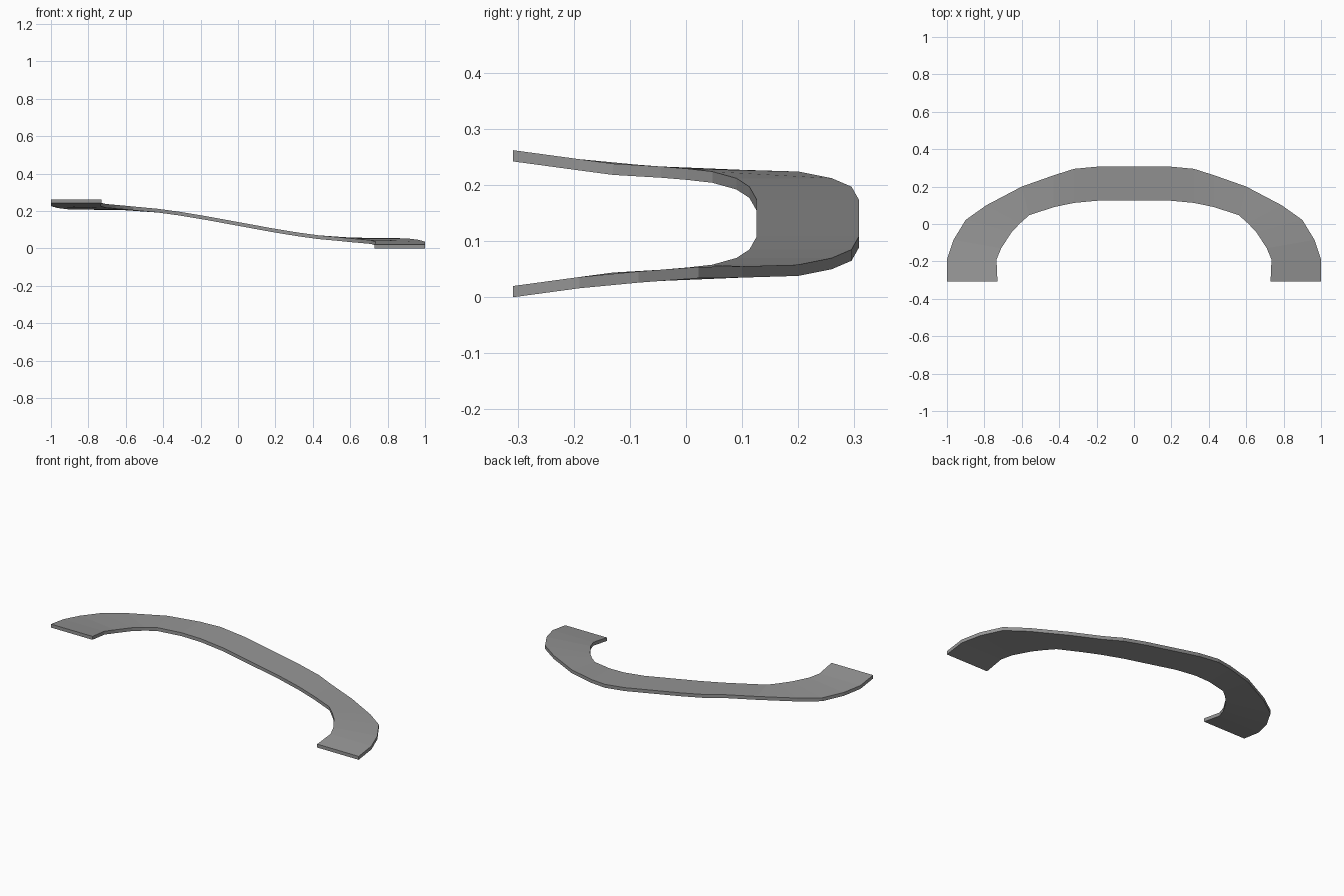
import bpy
import bmesh

cube = bpy.data.objects.get("Cube")
if cube:
    bpy.data.objects.remove(cube, do_unlink=True)

THICKNESS = 0.02
HEIGHT = 0.262

grey = bpy.data.materials.new("plain grey")
grey.use_nodes = True
colour = (0.3, 0.3, 0.3, 1)
grey.diffuse_color = colour
grey.node_tree.nodes["Principled BSDF"].inputs["Base Color"].default_value = colour

# Top edges of the low half, from the end to the middle: (x, y, z)
outer = [(1, -.308, .02), (1, -.19, .036), (.965, -.085, .046), (.9, .022, .054),
         (.79, .1, .055), (.6, .2, .058), (.43, .26, .07), (.32, .295, .085), (.18, .308, .108)]
inner = [(.73, -.308, .02), (.735, -.19, .036), (.71, -.13, .044), (.655, -.045, .049),
         (.61, .003, .053), (.56, .047, .058), (.43, .09, .07), (.32, .113, .085), (.18, .126, .108)]


def full_edge(half):
    """Continue an edge to the raised end by a half turn about the y axis."""
    raised = [(-x, y, HEIGHT + THICKNESS - z) for x, y, z in reversed(half)]
    return half + raised


# Curved ramp: a closed four-sided section swept through the stations
bm = bmesh.new()
rings = []
for o, i in zip(full_edge(outer), full_edge(inner)):
    section = [o, i, (i[0], i[1], i[2] - THICKNESS), (o[0], o[1], o[2] - THICKNESS)]
    rings.append([bm.verts.new(p) for p in section])
for a, b in zip(rings, rings[1:]):
    for k in range(4):
        n = (k + 1) % 4
        bm.faces.new((a[k], a[n], b[n], b[k]))
bm.faces.new(rings[0])
bm.faces.new(rings[-1])
bmesh.ops.recalc_face_normals(bm, faces=bm.faces)

mesh = bpy.data.meshes.new("curved_ramp")
bm.to_mesh(mesh)
bm.free()
mesh.materials.append(grey)
ramp = bpy.data.objects.new("curved_ramp", mesh)
bpy.context.collection.objects.link(ramp)
